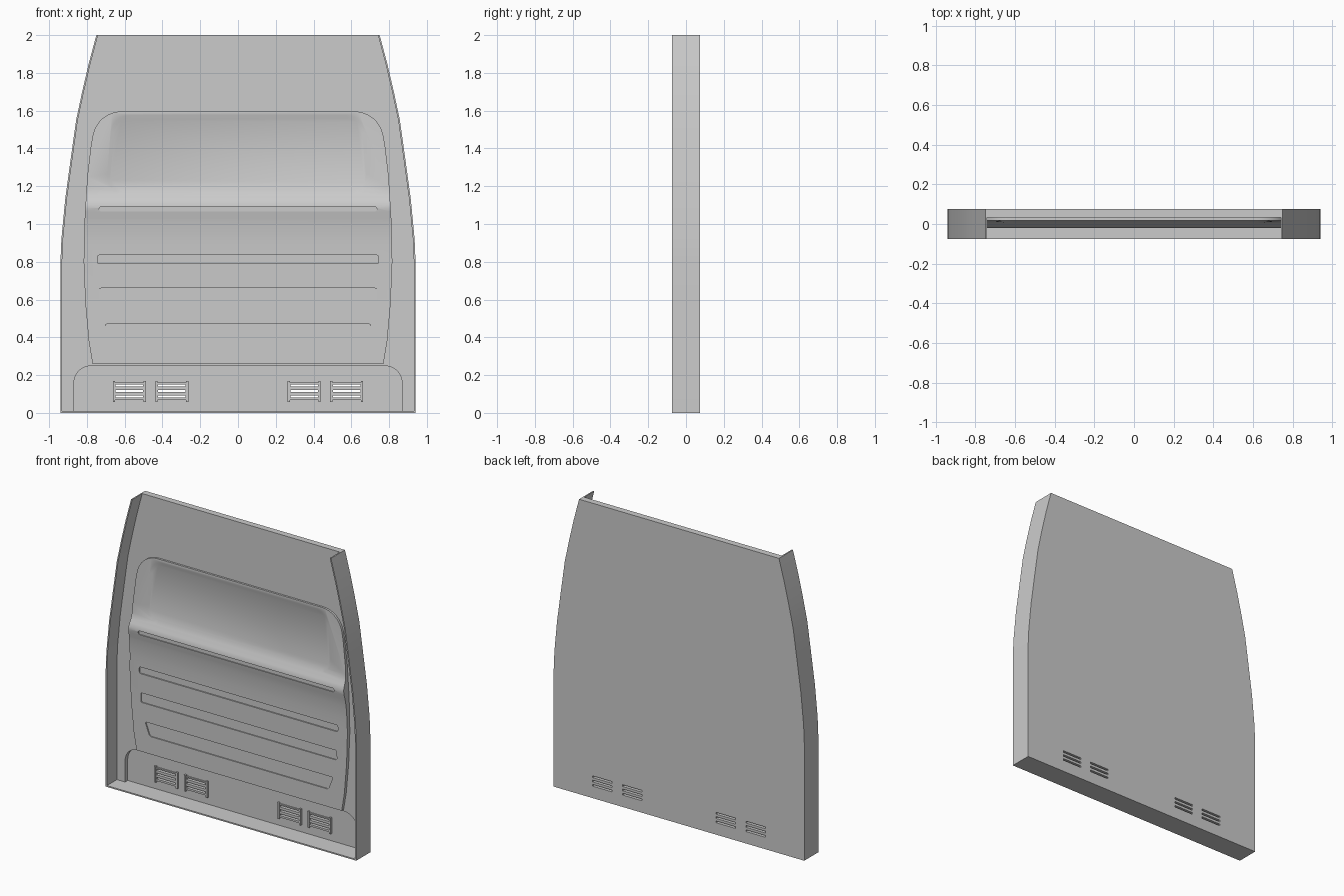
import bpy, bmesh
from mathutils import Vector

if "Cube" in bpy.data.objects:
    bpy.data.objects.remove(bpy.data.objects["Cube"])


def rounded(pts, radii, n=8):
    """Round each corner of an (x, z) polygon with a quadratic arc."""
    out = []
    for i, p in enumerate(pts):
        p, r = Vector(p), radii[i]
        if r == 0:
            out.append(tuple(p))
            continue
        a = p + (Vector(pts[i - 1]) - p).normalized() * r
        b = p + (Vector(pts[(i + 1) % len(pts)]) - p).normalized() * r
        for k in range(n + 1):
            t = k / n
            w = 0.8 * 2 * t * (1 - t)
            s = (1 - t) ** 2 + w + t * t
            out.append(tuple((a * (1 - t) ** 2 + p * w + b * t * t) / s))
    return out


def loft(name, ring_a, ring_b):
    """Closed solid between two matching rings of 3D points."""
    bm = bmesh.new()
    a = [bm.verts.new(v) for v in ring_a]
    b = [bm.verts.new(v) for v in ring_b]
    bm.faces.new(a)
    bm.faces.new(b[::-1])
    for i in range(len(a)):
        j = (i + 1) % len(a)
        bm.faces.new((a[j], a[i], b[i], b[j]))
    bmesh.ops.recalc_face_normals(bm, faces=bm.faces)
    me = bpy.data.meshes.new(name)
    bm.to_mesh(me)
    bm.free()
    ob = bpy.data.objects.new(name, me)
    bpy.context.collection.objects.link(ob)
    return ob


def prism(name, pts, y0, y1):
    return loft(name, [(x, y0, z) for x, z in pts], [(x, y1, z) for x, z in pts])


def box(name, x0, x1, y0, y1, z0, z1):
    return prism(name, [(x0, z0), (x1, z0), (x1, z1), (x0, z1)], y0, y1)


def boolean(ob, tool, op='DIFFERENCE'):
    m = ob.modifiers.new(op, 'BOOLEAN')
    m.operation, m.object, m.solver = op, tool, 'EXACT'
    bpy.context.view_layer.objects.active = ob
    bpy.ops.object.modifier_apply(modifier=m.name)
    bpy.data.objects.remove(tool)


def mirrored(half):
    """Right half listed bottom to top, closed by its mirror image."""
    return half + [(-x, z) for x, z in half[::-1]]


def smooth(ob):
    bpy.ops.object.select_all(action='DESELECT')
    ob.select_set(True)
    bpy.context.view_layer.objects.active = ob
    bpy.ops.object.shade_smooth_by_angle(angle=0.5)


# Tray: back plate with side and bottom flanges
side = [(.94, 0), (.94, .8), (.935, .92), (.915, 1.13), (.885, 1.35),
        (.857, 1.55), (.825, 1.7), (.79, 1.85), (.75, 2)]
tray = prism("back_plate", mirrored(side), -.075, .075)
T = .009
inner = [(x - T, z) for x, z in side]
inner[0] = (.94 - T, T)
inner.append((.71, 2.1))
boolean(tray, prism("cut", mirrored(inner), -.2, .032))

# Recessed lower arch
arch = rounded([(.87, T), (.87, .25), (-.87, .25), (-.87, T)], [0, .1, .1, 0])
boolean(tray, prism("cut", arch, -.2, .06))

# Central panel: a side profile with a shoulder, trimmed to the curved outline
profile = [(.05, .2), (.012, .2), (.009, .6), (.004, .9), (-.002, .98), (-.010, 1.03),
           (-.018, 1.065), (-.021, 1.085), (-.019, 1.105), (-.011, 1.125),
           (-.001, 1.145), (.006, 1.165), (.010, 1.19), (.021, 1.7), (.05, 1.7)]
panel = loft("centre_panel", [(-1, y, z) for y, z in profile],
             [(1, y, z) for y, z in profile])
edge = [(.77, .26), (.79, .38), (.808, .58), (.817, .8), (.812, 1.02), (.798, 1.25),
        (.778, 1.42), (.745, 1.596)]
ring = mirrored(edge)
boolean(panel, prism("trim", rounded(ring, [.13 if z > 1.5 else 0 for x, z in ring]),
                     -.2, .04), 'INTERSECT')


# Window recess with sloped sides, tilted to follow the panel
def window_ring(grow, depth):
    pts = [(.685 + grow, 1.185 - grow), (.65 + grow, 1.56 + grow),
           (-.65 - grow, 1.56 + grow), (-.685 - grow, 1.185 - grow)]
    return [(x, .010 + (z - 1.19) * .0216 + depth, z)
            for x, z in rounded(pts, [.08 + grow] * 4)]


boolean(panel, loft("cut", window_ring(.04, -.012), window_ring(0, .008)))

# Stiffening grooves: bottom half-width, top half-width, z range, corner, floor
for wb, wt, z0, z1, r, floor in [(.735, .735, 1.066, 1.092, .012, -.012),
                                 (.745, .745, .79, .835, .012, .014),
                                 (.735, .735, .595, .66, .01, .016),
                                 (.67, .705, .38, .47, .012, .018)]:
    pts = rounded([(wb, z0), (wt, z1), (-wt, z1), (-wb, z0)], [r] * 4, 4)
    boolean(panel, prism("cut", pts, -.2, floor))
smooth(panel)

# Vents: raised plates with end bars, three slots cut right through
for s in (-1, 1):
    for cx in (.35, .575):
        c = s * cx
        vent = box("vent_plate", c - .083, c + .083, .052, .066, .068, .16)
        for e in (-1, 1):
            x = c + e * .081
            boolean(vent, box("bar", x - .006, x + .006, .046, .064, .058, .168), 'UNION')
        for z in (.087, .116, .145):
            for ob in (tray, vent):
                boolean(ob, box("cut", c - .073, c + .073, -.2, .2, z - .006, z + .006))
smooth(tray)
